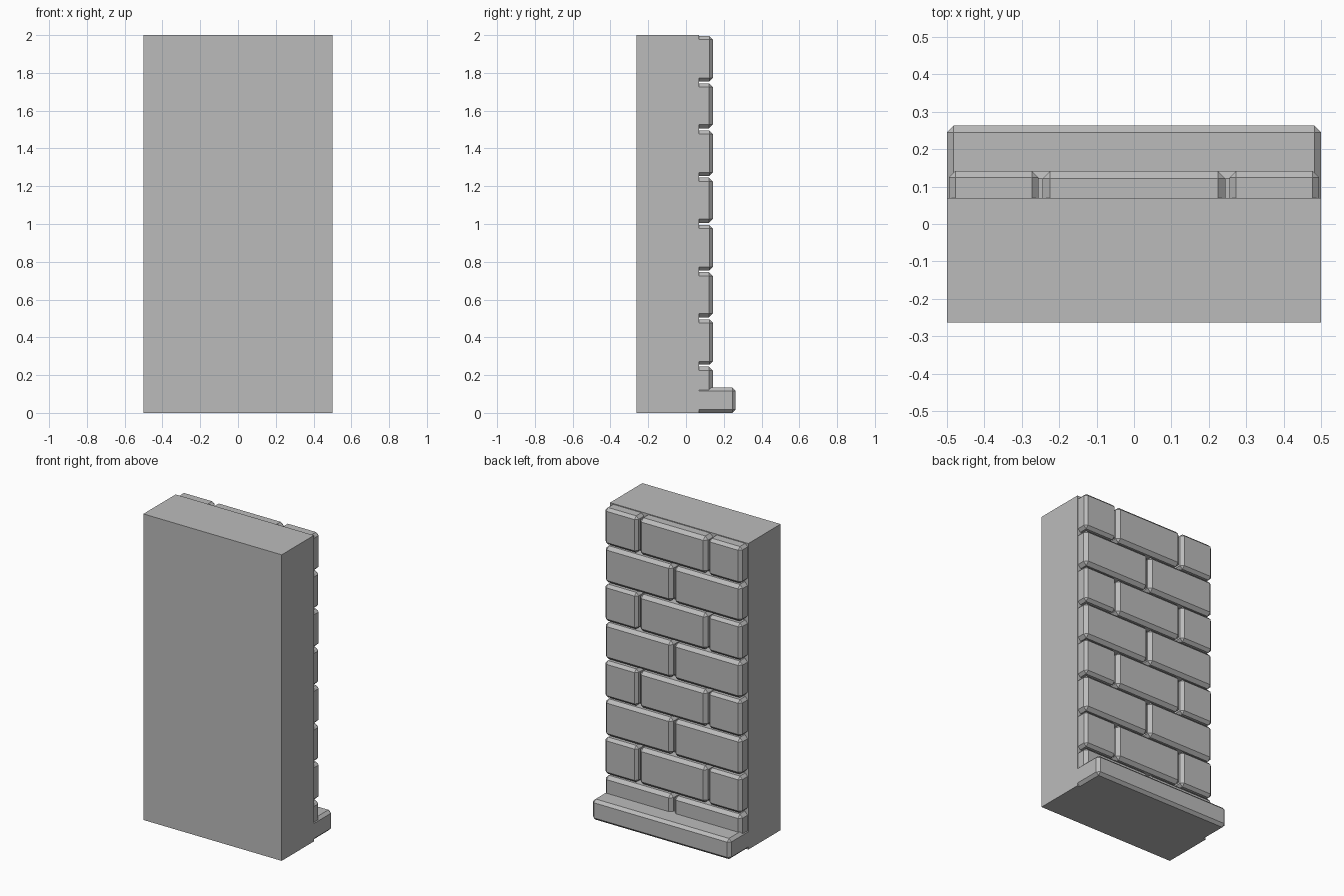
import bpy
import bmesh

if "Cube" in bpy.data.objects:
    bpy.data.objects.remove(bpy.data.objects["Cube"], do_unlink=True)

# One plain stone colour
stone = bpy.data.materials.new("stone_grey")
stone.use_nodes = True
grey = (0.5, 0.5, 0.5, 1)
stone.diffuse_color = grey
stone.node_tree.nodes["Principled BSDF"].inputs["Base Color"].default_value = grey

FRONT, FACE, BRICK, BACK = -0.263, 0.07, 0.142, 0.263
EMBED = 0.01      # depth each piece is sunk into the wall
GAP = 0.005       # half a mortar joint
ROWS, ROW_H = 8, 0.25


def block(name, x, y, z, chamfer=0):
    """Box between the given ranges, chamfered on all but its -y face."""
    bm = bmesh.new()
    bmesh.ops.create_cube(bm, size=1)
    for v in bm.verts:
        v.co = [r[1] if c > 0 else r[0] for c, r in zip(v.co, (x, y, z))]
    if chamfer:
        edges = [e for e in bm.edges if any(v.co.y > y[0] + 1e-4 for v in e.verts)]
        bmesh.ops.bevel(bm, geom=edges, offset=chamfer, segments=1,
                        affect='EDGES', clamp_overlap=True)
    mesh = bpy.data.meshes.new(name)
    bm.to_mesh(mesh)
    bm.free()
    mesh.materials.append(stone)
    obj = bpy.data.objects.new(name, mesh)
    bpy.context.collection.objects.link(obj)
    return obj


# Wall core and skirting
block("wall_core", (-0.5, 0.5), (FRONT, FACE), (0, 2))
block("skirting", (-0.5, 0.5), (FACE - EMBED, BACK), (0, 0.135), 0.018)

# Brick courses, alternating two whole bricks with half, whole, half
for row in range(ROWS):
    joints = (-0.5, -0.25, 0.25, 0.5) if row % 2 else (-0.5, 0, 0.5)
    z = (row * ROW_H + GAP, (row + 1) * ROW_H - GAP)
    for i, (a, b) in enumerate(zip(joints, joints[1:])):
        half = b - a < 0.3
        kind = "half_brick" if half else "brick"
        block(f"{kind}_{row + 1}_{i + 1}", (a + GAP, b - GAP),
              (FACE - EMBED, BRICK), z, 0.018 if half else 0.021)
